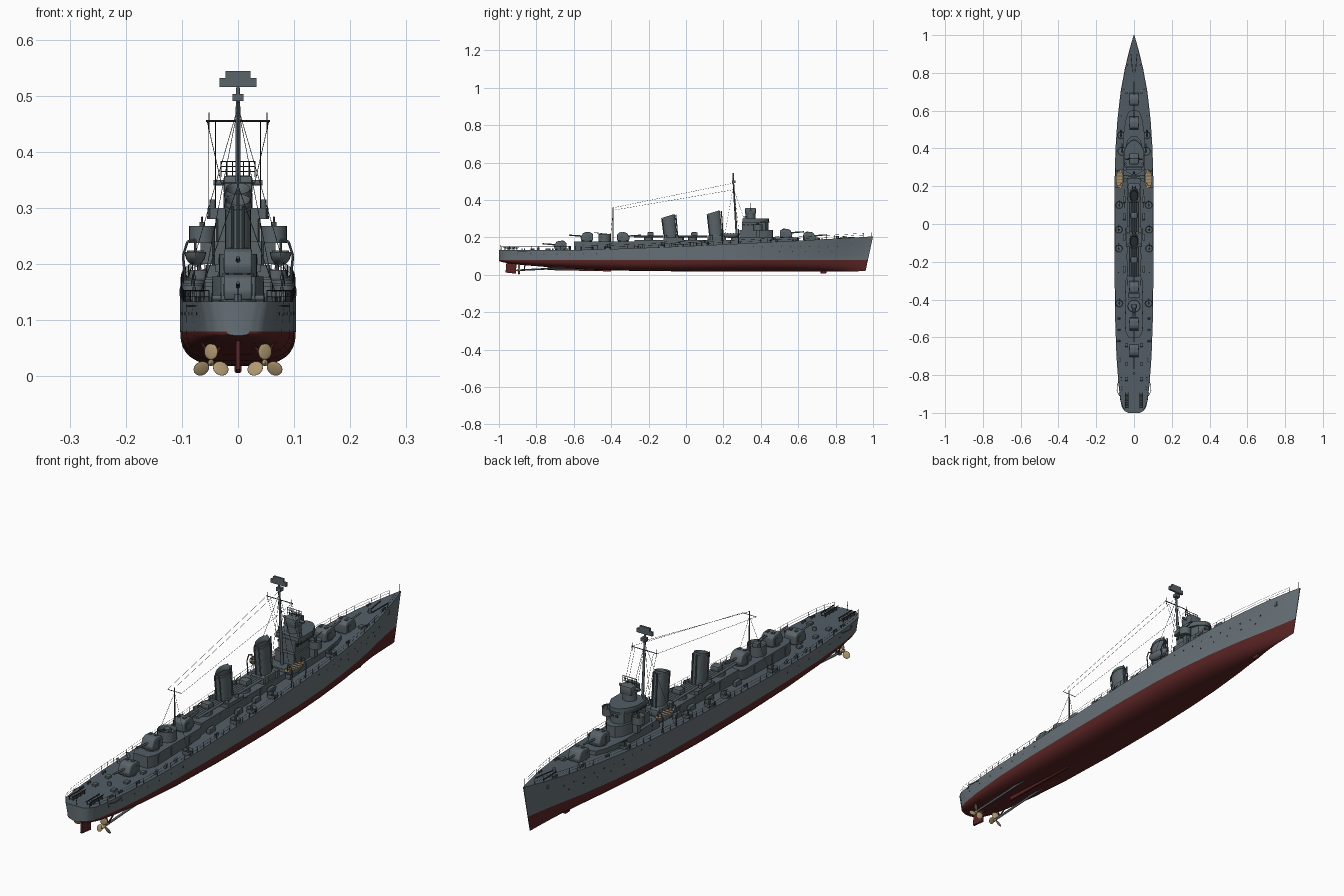
import bpy, bmesh, math
from mathutils import Vector, Matrix

if "Cube" in bpy.data.objects:
    bpy.data.objects.remove(bpy.data.objects["Cube"])

def mat(name, r, g, b):
    m = bpy.data.materials.new(name)
    m.diffuse_color = (r, g, b, 1)
    m.use_nodes = True
    m.node_tree.nodes["Principled BSDF"].inputs["Base Color"].default_value = m.diffuse_color
    return m
HULL = mat("hull grey", .135, .165, .185)
DECK = mat("deck grey", .085, .11, .13)
STEEL = mat("superstructure grey", .10, .125, .14)
RED = mat("bottom red", .105, .018, .018)
BRASS = mat("propeller brass", .42, .31, .16)
WOOD = mat("boat wood", .40, .27, .13)
DARK = mat("dark fittings", .025, .03, .035)
S = (-1, 1)

def finish(name, bm, mats, smooth=True):
    bmesh.ops.recalc_face_normals(bm, faces=bm.faces)
    me = bpy.data.meshes.new(name)
    bm.to_mesh(me); bm.free()
    ob = bpy.data.objects.new(name, me)
    bpy.context.collection.objects.link(ob)
    for m in (mats if isinstance(mats, tuple) else (mats,)):
        me.materials.append(m)
    if smooth:
        bpy.context.view_layer.objects.active = ob
        ob.select_set(True)
        bpy.ops.object.shade_smooth_by_angle(angle=math.radians(35))
        ob.select_set(False)
    return ob

def boxes(name, items, m, bevel=0):
    """items: (x, y, z, sx, sy, sz), centre and full size"""
    bm = bmesh.new()
    for x, y, z, a, b, c in items:
        bmesh.ops.create_cube(bm, size=1, matrix=Matrix.Translation((x, y, z)) @ Matrix.Diagonal((a, b, c, 1)))
    if bevel:
        bmesh.ops.bevel(bm, geom=bm.edges[:], offset=bevel, segments=2, affect='EDGES', profile=.5)
    return finish(name, bm, m)

def rods(name, items, m, n=12):
    """items: (start, end, r1[, r2])"""
    bm = bmesh.new()
    for it in items:
        a, b = Vector(it[0]), Vector(it[1])
        d = b - a
        M = Matrix.Translation((a + b) / 2) @ d.to_track_quat('Z', 'Y').to_matrix().to_4x4()
        bmesh.ops.create_cone(bm, cap_ends=True, segments=n, radius1=it[2], radius2=it[-1], depth=d.length, matrix=M)
    return finish(name, bm, m)

def extrude(name, pts, d, mats, top=False, bevel=0):
    bm = bmesh.new()
    f = bm.faces.new([bm.verts.new(p) for p in pts])
    r = bmesh.ops.extrude_face_region(bm, geom=[f])
    bmesh.ops.translate(bm, vec=d, verts=[v for v in r['geom'] if isinstance(v, bmesh.types.BMVert)])
    bmesh.ops.recalc_face_normals(bm, faces=bm.faces)
    if bevel:
        bmesh.ops.bevel(bm, geom=bm.edges[:], offset=bevel, segments=3, affect='EDGES', profile=.5)
    if top:
        for f in bm.faces:
            f.material_index = int(f.normal.z > .9)
    return finish(name, bm, mats)

def house(name, half, z0, z1):
    """deckhouse from a mirrored half plan"""
    pts = [(x, y, z0) for x, y in half] + [(-x, y, z0) for x, y in reversed(half) if x > 0]
    return extrude(name, pts, (0, 0, z1 - z0), (STEEL, DECK), True)

def tub(name, x, y, z0, z1, r, floor=.012):
    bm = bmesh.new()
    bmesh.ops.create_cone(bm, cap_ends=True, segments=24, radius1=r, radius2=r, depth=z1 - z0,
                          matrix=Matrix.Translation((x, y, (z0 + z1) / 2)))
    f = max(bm.faces, key=lambda f: f.calc_center_median().z)
    bmesh.ops.inset_region(bm, faces=[f], thickness=.0025)
    bmesh.ops.translate(bm, vec=(0, 0, -floor), verts=f.verts)
    return finish(name, bm, STEEL)

# ---- hull: stations (y, deck half width, waterline half width, keel z)
ST = [(-1, .03, .02, .073), (-.99, .05, .04, .07), (-.97, .064, .055, .065), (-.93, .073, .066, .058),
      (-.85, .082, .078, .05), (-.7, .093, .092, .038), (-.5, .1, .1, .027), (-.25, .103, .103, .02),
      (.05, .104, .103, .018), (.25, .102, .099, .018), (.4, .098, .09, .018), (.55, .088, .074, .018),
      (.7, .071, .052, .018), (.82, .049, .029, .018), (.9, .03, .015, .018), (.96, .014, .006, .019),
      (1, .0015, .001, .02)]
ZW = .08
def zd(y):
    return .133 + .072 * max(0, (y + .6) / 1.6) ** 1.3
def station(y):
    for a, b in zip(ST, ST[1:]):
        if y <= b[0]:
            t = (y - a[0]) / (b[0] - a[0])
            return [p + (q - p) * t for p, q in zip(a, b)]
def side_x(y, z):
    _, wd, ww, _ = station(y)
    return ww + (wd - ww) * max(0, (z - ZW) / (zd(y) - ZW)) ** 1.2

bm = bmesh.new()
rows = []
for i in range(len(ST) * 3 - 2):
    a = ST[i // 3][0]
    b = ST[min(i // 3 + 1, len(ST) - 1)][0]
    y, wd, ww, zk = station(a + (b - a) * (i % 3) / 3)
    e = .6 + .8 * max(0, y)
    half = []
    for k in range(9):
        t = k / 8 * math.pi / 2
        half.append((ww * math.sin(t) ** e, ZW - (ZW - zk) * max(0, math.cos(t)) ** .8))
    half += [(side_x(y, z), z) for z in (ZW + (zd(y) - ZW) * k / 4 for k in range(1, 5))]
    rake = .04 * max(0, (y - .6) / .4) ** 2
    ring = [(-x, z) for x, z in reversed(half)] + half[1:]
    rows.append([bm.verts.new((x, y - rake * (zd(y) - z) / (zd(y) - zk), z)) for x, z in ring])
for a, b in zip(rows, rows[1:]):
    n = len(a)
    for j in range(n):
        f = bm.faces.new((a[j], a[(j + 1) % n], b[(j + 1) % n], b[j]))
        f.material_index = 1 if j == n - 1 else (2 if f.calc_center_median().z < ZW else 0)
for r in (rows[0], rows[-1]):
    bm.faces.new(r)
finish("hull", bm, (HULL, DECK, RED))

# ---- underwater fittings
extrude("skeg", [(-.004, y, z) for y, z in ((-.74, .025), (-.4, .018), (-.4, .04), (-.74, .05))], (.008, 0, 0), RED)
extrude("rudder", [(-.004, y, z) for y, z in ((-.965, .012), (-.91, .006), (-.905, .068), (-.96, .068))],
        (.008, 0, 0), RED, bevel=.001)
boxes("sonar_dome", [(0, .735, .015, .012, .03, .018)], RED, .003)
rods("propeller_shafts", [((s * .048, -.9, .024), (s * .046, -.55, .042), .0045) for s in S], STEEL)
rods("shaft_struts", [((s * .048, -.865, .026), (s * x, -.86, .062), .003) for s in S for x in (.025, .065)], RED, 8)
for s in S:
    bm = bmesh.new()
    for k in range(3):
        M = (Matrix.Translation((s * .048, -.893, .024)) @ Matrix.Rotation(k * math.tau / 3, 4, 'Y')
             @ Matrix.Translation((0, 0, .02)) @ Matrix.Rotation(s * .45, 4, 'Z') @ Matrix.Diagonal((.0135, .0025, .0145, 1)))
        bmesh.ops.create_uvsphere(bm, u_segments=14, v_segments=8, radius=1, matrix=M)
    bmesh.ops.create_uvsphere(bm, u_segments=12, v_segments=8, radius=1,
                              matrix=Matrix.Translation((s * .048, -.895, .024)) @ Matrix.Diagonal((.006, .014, .006, 1)))
    finish("propeller", bm, BRASS)

# ---- deckhouses and bridge
house("aft_deckhouse", [(.03, -.6), (.045, -.57), (.045, -.3), (.035, -.275)], .13, .178)
house("midship_deckhouse", [(.036, -.275), (.036, .28)], .135, .186)
house("forward_deckhouse", [(.055, .24), (.058, .46), (.045, .55), (.03, .595), (0, .605)], .15, .198)
house("bridge_lower", [(.042, .285), (.046, .4), (.036, .44), (.018, .462), (0, .466)], .19, .24)
house("bridge_upper", [(.036, .3), (.04, .39), (.03, .425), (.014, .437), (0, .44)], .24, .285)
house("bridge_platform", [(.05, .3), (.055, .33), (.055, .385), (.036, .425), (.014, .445), (0, .447)], .28, .286)
house("bridge_bulwark", [(.05, .302), (.054, .33), (.054, .383), (.036, .422), (.014, .441), (0, .443)], .286, .3)
boxes("bridge_windows", [(s * .0402, .31 + .022 * k, .268, .002, .014, .009) for s in S for k in range(4)]
      + [(s * .008, .4375, .268, .01, .004, .009) for s in S], DARK)
for s in S:
    tub("bridge_wing_tub", s * .064, .385, .238, .268, .023)
    boxes("tub_bracket", [(s * .052, .385, .22, .03, .02, .04)], STEEL)
    rods("wing_gun", [((s * .064, .385, .255), (s * .064, .385, .275), .005),
                      ((s * .064, .375, .275), (s * .064, .425, .283), .002)], STEEL, 8)
    rods("signal_lamp", [((s * .045, .32, .30), (s * .045, .32, .315), .006)], STEEL)

# ---- gun director
rods("director_pedestal", [((0, .345, .285), (0, .345, .327), .026)], STEEL, 24)
boxes("director", [(0, .345, .341, .052, .058, .034)], STEEL, .006)
rods("rangefinder", [((-.044, .345, .345), (.044, .345, .345), .005)], STEEL)
rods("director_antenna", [((s * x, .345, .355), (s * x, .347, .383), .0012) for s in S for x in (.01, .02, .03)]
     + [((-.031, .346, z), (.031, .346, z), .0012) for z in (.365, .374, .383)], DARK, 6)

# ---- main guns: (y, base z, direction)
for y, z, d in ((.66, .178, 1), (.535, .194, 1), (-.335, .176, 1), (-.53, .176, -1), (-.672, .13, -1)):
    prof = [(.03, .006), (.034, .022), (.022, .046), (.006, .052), (-.022, .05), (-.033, .04), (-.034, .006)]
    extrude("gun_mount", [(-.025, y + d * a, z + b) for a, b in prof], (.05, 0, 0), STEEL, bevel=.004)
    rods("gun_ring", [((0, y, z - .01), (0, y, z + .008), .028)], STEEL, 24)
    rods("gun_barrel", [((0, y + d * .02, z + .03), (0, y + d * .095, z + .036), .0042, .003)], STEEL)
    boxes("gun_hatches", [(s * .0255, y - d * .012, z + .024, .002, .014, .022) for s in S]
          + [(s * .012, y - d * .01, z + .052, .01, .012, .004) for s in S], DECK)

# ---- funnels: (base y, top z)
for y, zt in ((.165, .335), (-.078, .315)):
    bm = bmesh.new()
    rings, z0 = [], .16
    for z, k in ((z0, 1), (zt - .014, 1), (zt - .014, 1.07), (zt - .008, 1.07), (zt - .008, .97), (zt, .95), (zt - .004, .85), (zt - .02, .82)):
        ring = []
        for i in range(24):
            a = i * math.tau / 24
            dy = .034 * k * math.sin(a)
            ring.append(bm.verts.new((.023 * k * math.cos(a), y - .1 * (z - z0) + dy, z + (dy * .3 if z > z0 else 0))))
        rings.append(ring)
    for a, b in zip(rings, rings[1:]):
        for i in range(24):
            bm.faces.new((a[i], a[i - 1], b[i - 1], b[i]))
    bm.faces.new(rings[-1]).material_index = 1
    finish("funnel", bm, (STEEL, DARK))
    rods("steam_pipes", [((s * .008, y + .036, .17), (s * .008, y + .024, zt + .006), .003) for s in S]
         + [((s * .01, y - .035, .17), (s * .01, y - .052, zt - .012), .0025) for s in S], STEEL, 8)
    rods("funnel_vents", [((s * .028, y + .03 * q, .18), (s * .028, y + .03 * q, .212), .007) for s in S for q in S], STEEL)
house("funnel_platform", [(.04, -.12), (.04, -.02), (.03, -.01)], .186, .2)
boxes("uptake_house", [(0, .165, .195, .06, .1, .03)], STEEL, .004)

# ---- torpedo tubes, five to a mount
for y in (.035, -.2):
    rods("torpedo_tubes", [((x * .0098, y - .078, .204), (x * .0098, y + .078, .204), .0049) for x in range(-2, 3)], STEEL)
    rods("torpedo_turntable", [((0, y, .18), (0, y, .2), .024)], STEEL, 24)
    boxes("torpedo_shield", [(0, y + .01, .217, .036, .034, .022)], STEEL, .006)

# ---- light gun tubs and mounts
tub("aft_gun_tub", 0, -.435, .17, .218, .034, .016)
boxes("aft_twin_gun", [(0, -.435, .212, .024, .024, .018)], STEEL, .003)
rods("aft_twin_barrels", [((s * .005, -.435, .218), (s * .005, -.49, .226), .002) for s in S], STEEL, 8)
mounts = [(s * x, y) for s in S for x, y in ((.074, .47), (.086, -.03), (.086, -.13), (.084, -.42), (.084, .1))]
for x, y in mounts:
    tub("deck_gun_tub", x * .93, y, zd(y) - .005, zd(y) + .014, .019, .012)
    rods("deck_gun", [((x * .93, y, zd(y)), (x * .93, y, zd(y) + .022), .005, .003),
                      ((x * .93, y - .01, zd(y) + .023), (x * .93, y + .028, zd(y) + .03), .0018, .0015)], STEEL, 8)

# ---- boats and davits
for s in S:
    bm = bmesh.new()
    bmesh.ops.create_uvsphere(bm, u_segments=20, v_segments=12, radius=1)
    bmesh.ops.delete(bm, geom=[v for v in bm.verts if v.co.z > .01], context='VERTS')
    rim = [e for e in bm.edges if e.is_boundary]
    f = bmesh.ops.contextual_create(bm, geom=rim)['faces'][0]
    f.material_index = 1
    bmesh.ops.transform(bm, verts=bm.verts, matrix=Matrix.Translation((s * .076, .237, .222)) @ Matrix.Diagonal((.019, .053, .025, 1)))
    finish("ship_boat", bm, (HULL, WOOD))
    boxes("boat_thwarts", [(s * .076, .205 + .016 * k, .2225, .03, .005, .003) for k in range(5)], DECK)
    for y in (.195, .28):
        p = [(s * .093, y, zd(y)), (s * .098, y, .215), (s * .09, y, .24), (s * .076, y, .244), (s * .076, y, .222)]
        rods("boat_davit", [(a, b, .0022) for a, b in zip(p, p[1:])], STEEL, 8)

# ---- masts, radar and rigging
rods("foremast", [((0, .274, .16), (0, .252, .515), .006, .0038)], STEEL)
rods("foremast_yard", [((-.057, .256, .455), (.057, .256, .455), .0017)]
     + [((s * .052, .256, .44), (s * .052, .256, .47), .001) for s in S], DARK, 6)
boxes("mast_radar", [(0, .252, .524, .066, .008, .016), (0, .252, .538, .044, .008, .012),
                     (0, .256, .497, .02, .018, .013)], STEEL)
rods("mainmast", [((0, -.39, .17), (0, -.39, .36), .0035, .002), ((-.03, -.39, .345), (.03, -.39, .345), .0012)], STEEL, 8)
W = .0006
rods("rigging", [((s * .055, .256, .455), (s * .03, -.39, .345), W) for s in S]
     + [((0, .253, .49), (0, -.39, .358), W)]
     + [((0, .254, .48), (s * x, y, .17), W) for s in S for x, y in ((.09, .2), (.06, .29))]
     + [((s * x, .256, .455), (s * x, .31, .3), W) for s in S for x in (.04, .053)]
     + [((0, -.39, .34), (s * .07, -.41, .14), W) for s in S], DARK, 4)

# ---- deck rails
segs, ys = [], [-.985 + .0395 * k for k in range(50)]
for s in S:
    P = [Vector((s * (station(y)[1] - .002), y, zd(y))) for y in ys]
    up = Vector((0, 0, .02))
    segs += [(p, p + up, .0007) for p in P]
    segs += [(a + up * k, b + up * k, .0005) for a, b in zip(P, P[1:]) for k in (.5, 1)]
rods("deck_rails", segs, DARK, 4)
rods("flag_staffs", [((0, .99, .2), (0, .992, .235), .001), ((0, -.99, .13), (0, -.995, .165), .001)], DARK, 6)

# ---- stern racks, throwers and small deck fittings
boxes("charge_racks", [(s * (.038 + q * .008), -.935, .147, .002, .085, .003) for s in S for q in S]
      + [(s * (.038 + q * .008), -.97 + .023 * k, .14, .002, .002, .016) for s in S for q in S for k in range(4)], DARK)
rods("depth_charges", [((s * .038 - .007, -.965 + .012 * k, .14), (s * .038 + .007, -.965 + .012 * k, .14), .0052)
                       for s in S for k in range(6)], STEEL)
rods("charge_throwers", [((s * .075, y, .13), (s * .086, y, .15), .005) for s in S for y in (-.5, -.56, -.62)], STEEL)
rods("propeller_guards", [(a, b, .0018) for s in S for a, b in (((s * .076, -.91, .125), (s * .09, -.885, .125)),
     ((s * .09, -.885, .125), (s * .088, -.85, .125)), ((s * .088, -.85, .125), (s * .08, -.83, .125)))], STEEL, 6)
rods("bollards", [((s * f * station(y)[1], y + q, zd(y) - .002), (s * f * station(y)[1], y + q, zd(y) + .008), .0035)
                  for s in S for f in (.8,) for y in (.85, .72, .58, -.25, -.72, -.82, -.87) for q in (-.007, .007)], STEEL, 10)
boxes("deck_hatches", [(s * .04, y, zd(y) + .003, .016, .02, .01) for s in S for y in (.7, -.64, -.74, -.82)], STEEL, .001)
boxes("deck_lockers", [(s * .052, y, zd(y) + .008, .014, .035, .02) for s in S for y in (-.24, -.07, .04, .13)], STEEL, .001)
boxes("wall_doors", [(s * .0455, y, .155, .002, .012, .03) for s in S for y in (-.55, -.47, -.36)]
      + [(s * .0365, y, .168, .002, .012, .026) for s in S for y in (-.16, .0, .09)], DECK)
rods("capstans", [((0, y, zd(y) - .005), (0, y, zd(y) + .013), .007) for y in (.81, -.79)], STEEL)
rods("anchor_chains", [((s * .008, .81, zd(.81) + .001), (s * .016, .9, zd(.9) + .001), .0022) for s in S], DARK, 6)
boxes("anchors", [(s * (side_x(.9, .175) + .001), .885, .173, .006, .016, .018) for s in S], STEEL, .002)

# ---- portholes
rods("portholes", [((s * (side_x(y, z) - .002), y, z), (s * (side_x(y, z) + .0008), y, z), .003) for s in S
                   for y, z in [(.36 + .05 * k, .15) for k in range(10)] + [(.5 + .07 * k, .125) for k in range(5)]
                   + [(-.9 + .07 * k, .112) for k in range(7)]], DARK, 10)
